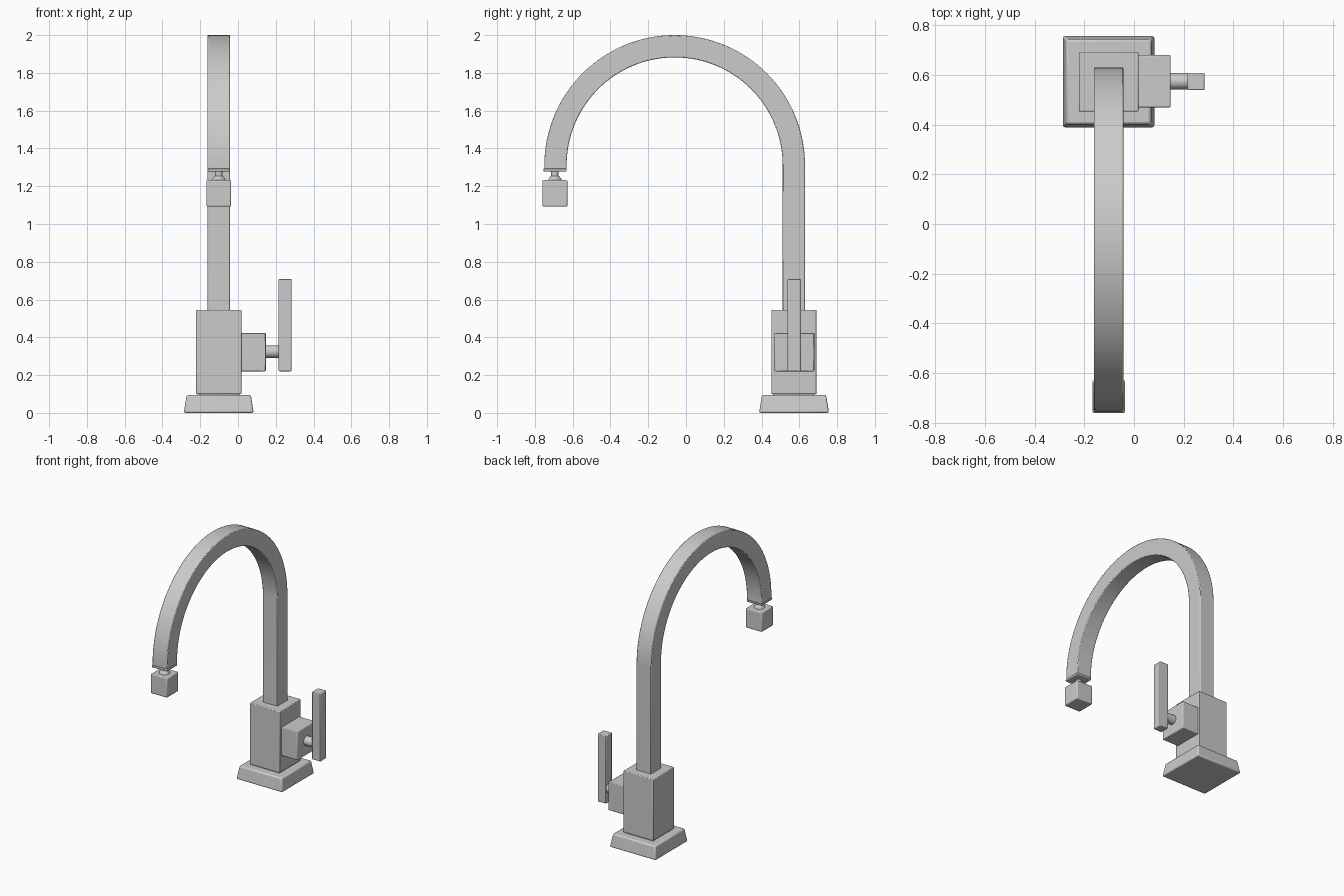
import bpy, bmesh, math
from mathutils import Vector

if "Cube" in bpy.data.objects:
    bpy.data.objects.remove(bpy.data.objects["Cube"])

CX, CY = -0.102, 0.572      # column axis


def finish(name, bm, bevel=0.0):
    bmesh.ops.recalc_face_normals(bm, faces=bm.faces[:])
    me = bpy.data.meshes.new(name)
    bm.to_mesh(me)
    bm.free()
    ob = bpy.data.objects.new(name, me)
    bpy.context.collection.objects.link(ob)
    if bevel:
        m = ob.modifiers.new("bevel", 'BEVEL')
        m.width, m.segments = bevel, 2
        m.limit_method, m.angle_limit = 'ANGLE', math.radians(40)
    bpy.ops.object.select_all(action='DESELECT')
    ob.select_set(True)
    bpy.context.view_layer.objects.active = ob
    bpy.ops.object.shade_smooth_by_angle(angle=math.radians(35))
    return ob


def loft(name, rings, bevel=0.0):
    """Skin a list of equal-length point rings and cap both ends."""
    bm = bmesh.new()
    vs = [[bm.verts.new(p) for p in r] for r in rings]
    n = len(vs[0])
    for a, b in zip(vs, vs[1:]):
        for i in range(n):
            j = (i + 1) % n
            bm.faces.new((a[i], a[j], b[j], b[i]))
    bm.faces.new(vs[0])
    bm.faces.new(vs[-1])
    return finish(name, bm, bevel)


def square(x, y, z, hx, hy):
    return [(x + sx * hx, y + sy * hy, z) for sx, sy in ((-1, -1), (1, -1), (1, 1), (-1, 1))]


def box(name, x0, x1, y0, y1, z0, z1, bevel=0.005):
    x, y, hx, hy = (x0 + x1) / 2, (y0 + y1) / 2, (x1 - x0) / 2, (y1 - y0) / 2
    return loft(name, [square(x, y, z0, hx, hy), square(x, y, z1, hx, hy)], bevel)


def lathe(name, origin, profile, axis='Z', n=32):
    """Round part from (radius, distance along axis) pairs."""
    rings = []
    for r, h in profile:
        ring = []
        for i in range(n):
            a = 2 * math.pi * i / n
            c, s = r * math.cos(a), r * math.sin(a)
            ring.append(Vector(origin) + Vector((h, c, s) if axis == 'X' else (c, s, h)))
        rings.append(ring)
    return loft(name, rings)


# Tapered base plate, thin neck and square body
loft("base_plate", [square(CX, CY, 0, 0.185, 0.185), square(CX, CY, 0.095, 0.170, 0.170)], 0.009)
box("base_neck", CX - 0.112, CX + 0.112, CY - 0.112, CY + 0.112, 0.08, 0.11, 0)
box("body", CX - 0.12, CX + 0.12, CY - 0.12, CY + 0.12, 0.1, 0.545)

# Square tube spout: straight riser followed by a half-circle arch
AY, AZ, R, H = -0.06, 1.31, 0.631, 0.059
path = [((AY + R, 0.53), 0.0)]
STEPS = 64
for i in range(STEPS + 1):
    a = math.pi * i / STEPS
    path.append(((AY + R * math.cos(a), AZ + R * math.sin(a)), a))
path.append(((AY - R, 1.291), math.pi))
rings = []
for (y, z), a in path:
    ring = []
    for sx, so in ((-1, -1), (1, -1), (1, 1), (-1, 1)):
        ring.append((CX + sx * H, y + so * H * math.cos(a), z + so * H * math.sin(a)))
    rings.append(ring)
loft("spout", rings, 0.005)

# Spout end plate, swivel joint and aerator block
EY = AY - R - 0.003
box("spout_end_plate", CX - 0.06, CX + 0.06, EY - 0.061, EY + 0.061, 1.278, 1.294, 0.004)
lathe("swivel_joint", (CX, EY, 0),
      [(0.020, 1.285), (0.020, 1.255), (0.027, 1.249), (0.034, 1.239), (0.037, 1.225)])
box("aerator", CX - 0.065, CX + 0.065, EY - 0.066, EY + 0.066, 1.092, 1.232, 0.006)

# Handle on the right side: valve block, stem and lever
box("valve_block", 0.0, 0.147, CY - 0.103, CY + 0.107, 0.22, 0.424)
lathe("handle_stem", (0, CY + 0.002, 0.324), [(0.033, 0.135), (0.033, 0.225)], 'X')
box("handle_lever", 0.215, 0.283, CY - 0.034, CY + 0.036, 0.22, 0.71, 0.005)
